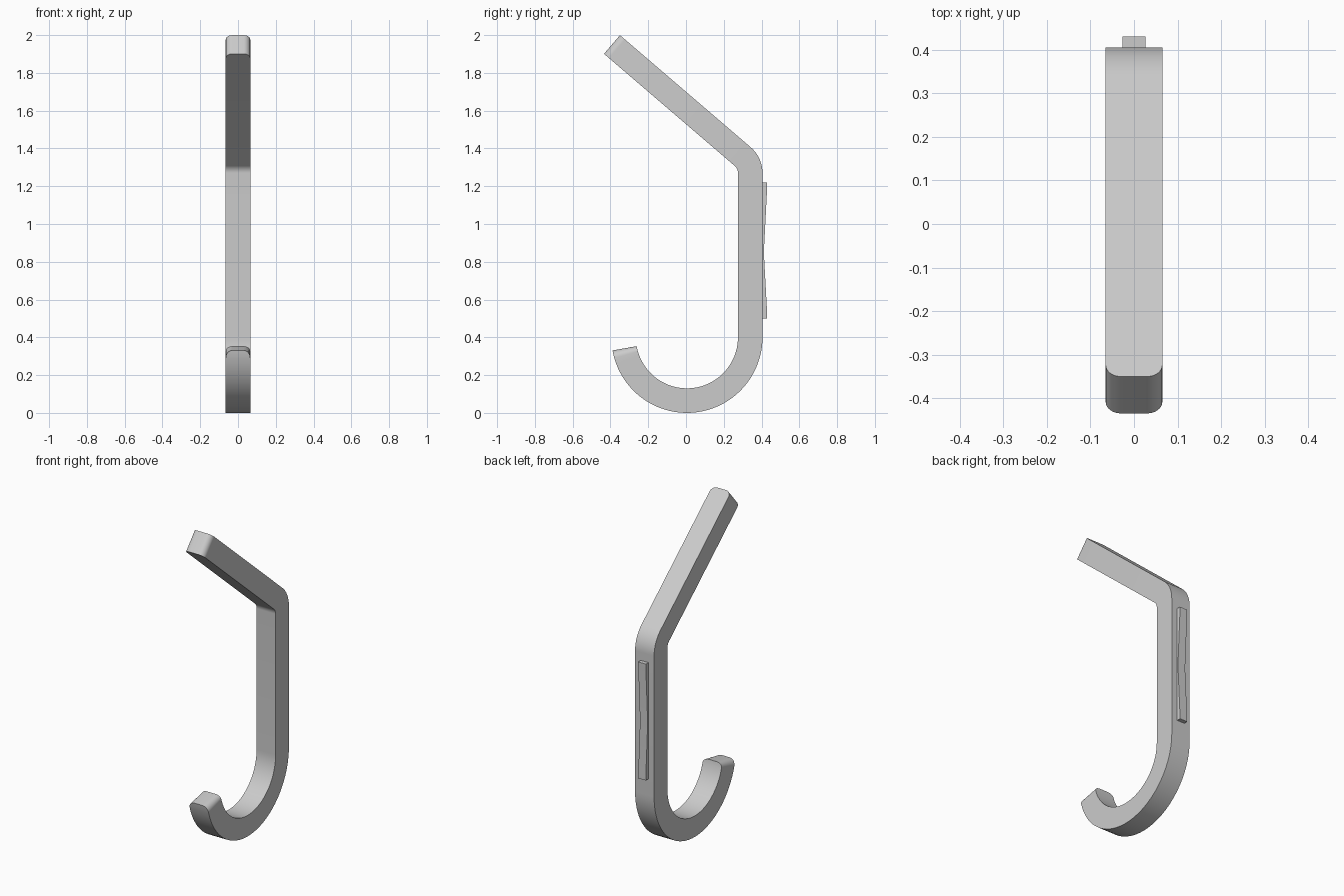
import bpy, bmesh
from math import radians, degrees, sin, cos, sqrt

if "Cube" in bpy.data.objects:
    bpy.data.objects.remove(bpy.data.objects["Cube"])

HALF_T = 0.065   # half thickness of the bar
HALF_W = 0.065   # half width of the bar
TIP_R = 0.035    # corner radius at both tips


def width_at(s):
    # half width at distance s from a tip, giving rounded corners
    if s >= TIP_R:
        return HALF_W
    return HALF_W - TIP_R + sqrt(TIP_R ** 2 - (TIP_R - s) ** 2)


def finish(bm, name):
    bmesh.ops.recalc_face_normals(bm, faces=bm.faces)
    me = bpy.data.meshes.new(name)
    bm.to_mesh(me)
    bm.free()
    ob = bpy.data.objects.new(name, me)
    bpy.context.collection.objects.link(ob)
    bpy.ops.object.select_all(action='DESELECT')
    ob.select_set(True)
    bpy.context.view_layer.objects.active = ob
    bpy.ops.object.shade_smooth_by_angle(angle=radians(35))
    return ob


# Centre path as (y, z, outward normal angle, half width)
stations = []
tip_steps = [TIP_R * (1 - cos(radians(90 * i / 8))) for i in range(9)]

# Lower hook arc, starting at its rounded tip
cy, cz, r = 0.005, 0.40, 0.335
start = radians(-170)
angles = [start + s / r for s in tip_steps]
first = angles[-1]
angles += [first * (1 - i / 40) for i in range(1, 41)]
for a in angles:
    stations.append((cy + r * cos(a), cz + r * sin(a), a, width_at((a - start) * r)))

# Upper bend
by, bz, br, turn = 0.225, 1.27, 0.115, radians(49.4)
for i in range(13):
    a = turn * i / 12
    stations.append((by + br * cos(a), bz + br * sin(a), a, HALF_W))

# Sloping arm up to its rounded tip
y0, z0, _, _ = stations[-1]
length = 0.911
for s in reversed(tip_steps):
    d = length - s
    stations.append((y0 - d * sin(turn), z0 + d * cos(turn), turn, width_at(s)))

# Bar skinned over the stations
bm = bmesh.new()
rings = []
for y, z, a, w in stations:
    rings.append([bm.verts.new((x * w, y + k * HALF_T * cos(a), z + k * HALF_T * sin(a)))
                  for x, k in ((-1, -1), (1, -1), (1, 1), (-1, 1))])
for p, q in zip(rings, rings[1:]):
    for i in range(4):
        j = (i + 1) % 4
        bm.faces.new((p[i], p[j], q[j], q[i]))
bm.faces.new(rings[0])
bm.faces.new(rings[-1])
finish(bm, "hook_bar")

# Mounting strip on the back, hollowed towards its middle
profile = [(0.40, 0.50), (0.43, 0.50), (0.43, 0.52), (0.412, 0.85),
           (0.43, 1.20), (0.43, 1.22), (0.40, 1.22)]
bm = bmesh.new()
face = bm.faces.new([bm.verts.new((-0.026, y, z)) for y, z in profile])
ext = bmesh.ops.extrude_face_region(bm, geom=[face])
bmesh.ops.translate(bm, vec=(0.052, 0, 0),
                    verts=[g for g in ext["geom"] if isinstance(g, bmesh.types.BMVert)])
finish(bm, "mounting_strip")
